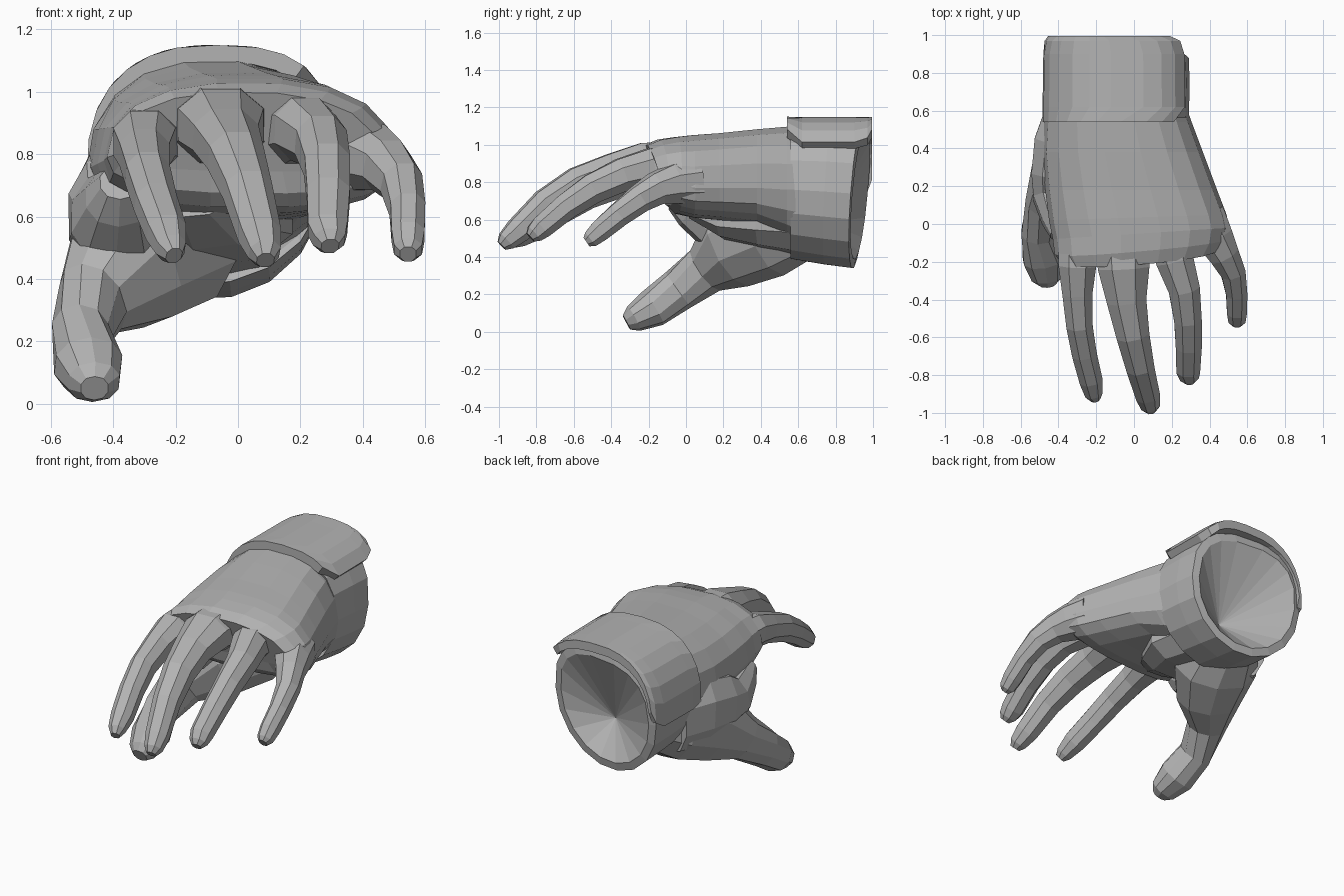
import bpy, bmesh, math
from mathutils import Vector

grey = bpy.data.materials.new("glove_grey")
grey.diffuse_color = (0.45, 0.45, 0.45, 1)


def loft(name, rings, end_tip=None):
    """Skin closed rings of equal size; the end is a flat cap or a fan to a tip point."""
    bm = bmesh.new()
    rows = [[bm.verts.new(p) for p in r] for r in rings]
    n = len(rows[0])
    for a, b in zip(rows, rows[1:]):
        for i in range(n):
            j = (i + 1) % n
            bm.faces.new((a[i], a[j], b[j], b[i]))
    for row, tip in ((rows[0], None), (rows[-1], end_tip)):
        if tip is None:
            bm.faces.new(row)
        else:
            v = bm.verts.new(tip)
            for i in range(n):
                bm.faces.new((row[i], row[(i + 1) % n], v))
    bmesh.ops.recalc_face_normals(bm, faces=bm.faces)
    me = bpy.data.meshes.new(name)
    bm.to_mesh(me)
    bm.free()
    me.materials.append(grey)
    ob = bpy.data.objects.new(name, me)
    bpy.context.collection.objects.link(ob)
    return ob


def spow(v, e):
    return math.copysign(abs(v) ** e, v)


def section(yl, yr, xl, xr, zl, zr, up, down, lean=0, n=18, e=0.85, eb=0.75):
    """Arched cross-section between a left and a right edge point; eb shapes the underside."""
    pts = []
    for i in range(n):
        a = 2 * math.pi * i / n
        ex = e if math.sin(a) >= 0 else eb
        c, s = spow(math.cos(a), ex), spow(math.sin(a), ex)
        t = (c + 1) / 2
        pts.append((xl + (xr - xl) * t,
                    yl + (yr - yl) * t + lean * s,
                    zl + (zr - zl) * t + s * (up if s > 0 else down)))
    return pts


def tube(name, path, n=8, e=0.9):
    """Finger-like tube; path entries are x, y, z, half width, half height."""
    cs = [Vector(p[:3]) for p in path]
    rings = []
    for i, p in enumerate(path):
        t = (cs[min(i + 1, len(cs) - 1)] - cs[max(i - 1, 0)]).normalized()
        side = t.cross(Vector((0, 0, 1))).normalized()
        up = side.cross(t)
        ring = []
        for k in range(n):
            a = 2 * math.pi * (k + 0.5) / n
            ring.append(cs[i] + side * p[3] * 1.07 * spow(math.cos(a), e)
                        + up * p[4] * 1.07 * spow(math.sin(a), e))
        rings.append(ring)
    return loft(name, rings)


# Palm and back of the hand, wrist to knuckles
loft("palm", [
    section(.64, .64, -.45, .27, .75, .76, .33, .34, eb=.9),
    section(.54, .54, -.475, .305, .75, .76, .345, .27, eb=.85),
    section(.38, .38, -.485, .365, .75, .77, .325, .19),
    section(.18, .18, -.47, .44, .76, .77, .30, .17),
    section(.02, .05, -.45, .49, .77, .77, .285, .16),
    section(-.08, -.02, -.43, .505, .78, .78, .265, .15),
    section(-.16, -.08, -.42, .49, .79, .78, .245, .11, -.025),
    section(-.20, -.13, -.39, .45, .80, .79, .205, .05, -.05),
])

# Fingers
tube("index_finger", [
    (-.29, -.05, .84, .11, .11), (-.30, -.22, .84, .10, .10),
    (-.30, -.36, .80, .08, .085), (-.29, -.53, .735, .07, .08),
    (-.265, -.68, .645, .066, .072), (-.23, -.82, .55, .062, .066),
    (-.215, -.895, .50, .047, .05), (-.205, -.925, .475, .026, .03)])
tube("middle_finger", [
    (-.06, -.05, .89, .15, .13), (-.055, -.23, .895, .137, .115),
    (-.04, -.40, .855, .105, .095), (-.008, -.58, .79, .088, .09),
    (.03, -.75, .685, .075, .078), (.07, -.90, .54, .065, .067),
    (.085, -.96, .485, .05, .052), (.088, -.985, .46, .028, .03)])
tube("ring_finger", [
    (.19, -.05, .88, .12, .12), (.215, -.19, .88, .10, .10),
    (.265, -.34, .84, .083, .088), (.285, -.50, .765, .073, .08),
    (.29, -.64, .67, .069, .07), (.287, -.77, .56, .063, .062),
    (.292, -.81, .525, .05, .05), (.295, -.832, .505, .028, .03)])
tube("little_finger", [
    (.37, .05, .80, .11, .12), (.425, -.07, .79, .10, .105),
    (.475, -.16, .765, .08, .085), (.523, -.25, .71, .065, .073),
    (.543, -.36, .625, .056, .064), (.545, -.46, .54, .053, .058),
    (.545, -.51, .495, .045, .046), (.545, -.532, .48, .026, .028)])

# Thumb with its root mound, and the fleshy web between mound and palm
tube("thumb", [
    (-.17, .64, .60, .20, .19), (-.24, .45, .54, .24, .235),
    (-.36, .25, .45, .185, .215), (-.465, .11, .335, .105, .13),
    (-.505, -.04, .225, .088, .108), (-.48, -.18, .125, .105, .098),
    (-.462, -.28, .07, .08, .068), (-.46, -.318, .05, .042, .04)], n=10)
tube("thumb_web", [
    (-.30, .60, .62, .16, .22), (-.355, .42, .62, .17, .22),
    (-.375, .25, .60, .165, .20), (-.39, .13, .60, .14, .145),
    (-.385, .02, .66, .10, .10), (-.38, -.06, .71, .06, .06)], n=10)
tube("palm_heel", [
    (-.10, .60, .60, .25, .19), (-.10, .40, .60, .27, .15),
    (-.14, .22, .60, .22, .10), (-.18, .05, .65, .14, .05)], n=10)

# Wrist cuff with a hollow, funnel-shaped opening
loft("cuff", [
    section(.57, .57, -.45, .27, .75, .76, .33, .34, e=.8, eb=.95),
    section(.56, .56, -.475, .29, .75, .76, .35, .37, e=.75, eb=1),
    section(.78, .74, -.475, .295, .74, .75, .36, .39, .02, e=.75, eb=1),
    section(.96, .88, -.465, .29, .73, .74, .36, .40, .03, e=.75, eb=1),
    section(.97, .89, -.42, .245, .73, .74, .31, .35, .03, e=.75, eb=1),
], end_tip=(-.03, .74, .58))


# Raised flap wrapped over the back of the cuff
def flap_row(y, right, left, grow=1.0, steps=10):
    def arc(rx, rz):
        pts = []
        for i in range(steps + 1):
            a = math.radians(right + (left - right) * i / steps)
            e = .68 if a < math.pi / 2 else .85
            pts.append((-.085 + rx * spow(math.cos(a), e), y,
                        .75 + rz * spow(math.sin(a), e)))
        return pts
    return arc(.40 * grow, .40) + arc(.355, .345)[::-1]


loft("cuff_flap", [
    flap_row(.54, 50, 182), flap_row(.62, 33, 184),
    flap_row(.90, 33, 184, .99), flap_row(.97, 38, 180, .97),
    flap_row(.995, 50, 172, .93)])
